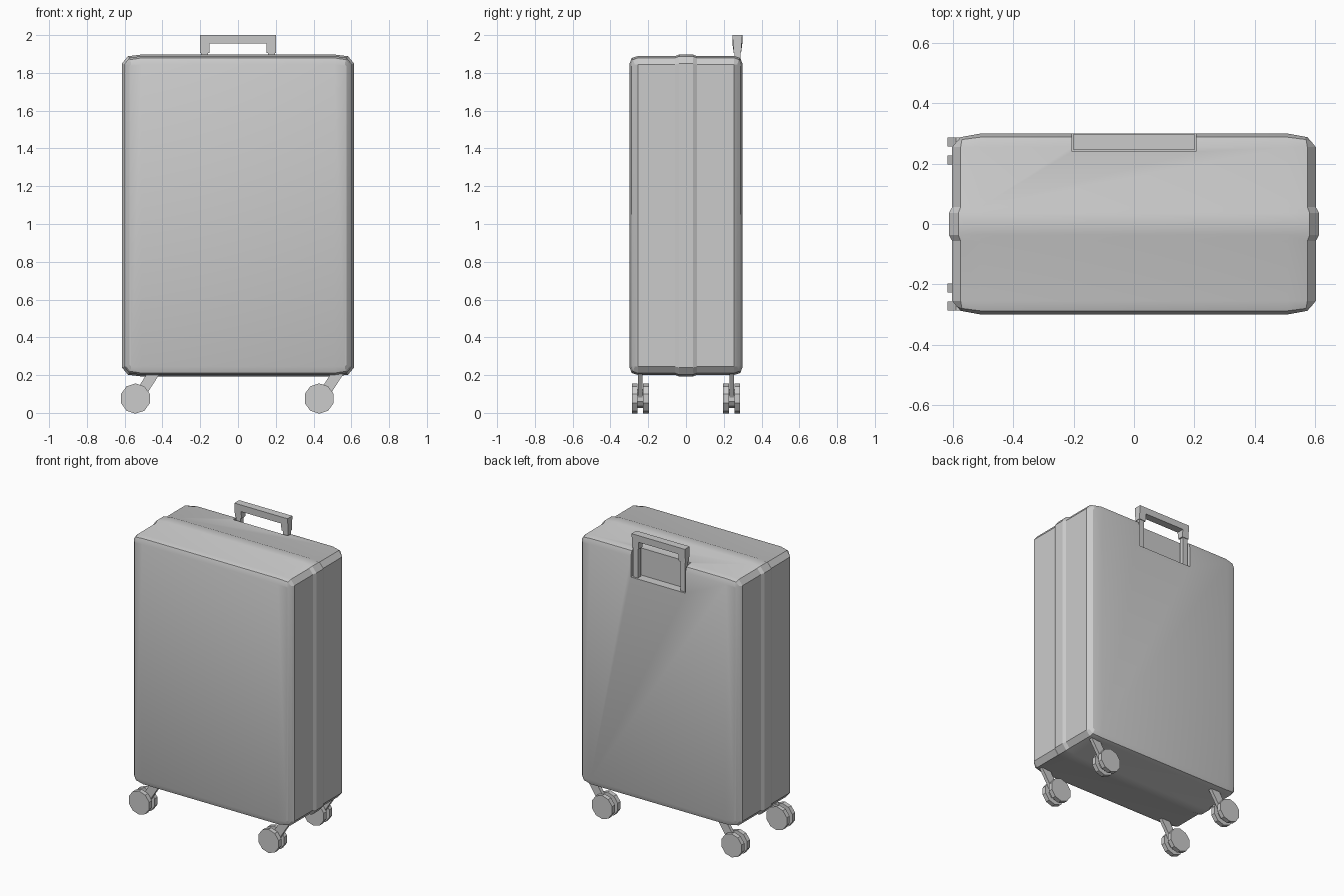
import bpy, bmesh, math
from mathutils import Matrix, Vector

if "Cube" in bpy.data.objects:
    bpy.data.objects.remove(bpy.data.objects["Cube"])

MID_Z = 1.045


def finish(name, bm, smooth=None):
    bmesh.ops.recalc_face_normals(bm, faces=bm.faces)
    me = bpy.data.meshes.new(name)
    bm.to_mesh(me)
    bm.free()
    ob = bpy.data.objects.new(name, me)
    bpy.context.collection.objects.link(ob)
    if smooth:
        select(ob)
        bpy.ops.object.shade_smooth_by_angle(angle=math.radians(smooth))
    return ob


def select(ob):
    bpy.ops.object.select_all(action='DESELECT')
    ob.select_set(True)
    bpy.context.view_layer.objects.active = ob


def add_box(bm, lo, hi):
    lo, hi = Vector(lo), Vector(hi)
    m = Matrix.Translation((lo + hi) / 2) @ Matrix.Diagonal((*(hi - lo), 1))
    return bmesh.ops.create_cube(bm, size=1, matrix=m)['verts']


def extrude_xz(bm, pts, y0, y1):
    f = bm.faces.new([bm.verts.new((x, y0, z)) for x, z in pts])
    r = bmesh.ops.extrude_face_region(bm, geom=[f])
    new = [v for v in r['geom'] if isinstance(v, bmesh.types.BMVert)]
    bmesh.ops.translate(bm, verts=new, vec=(0, y1 - y0, 0))
    return new


# Shell: corner points (x, depth, z above middle) of each ring, front half
half = [
    [(.575, .288, .79), (.565, .290, .80), (.51, .30, .80)],
    [(.590, .2715, .80), (.571, .280, .825), (.51, .288, .834)],
    [(.603, .255, .80), (.575, .255, .835), (.51, .255, .844)],
    [(.603, .057, .80), (.575, .057, .835), (.51, .057, .844)],
    [(.614, .036, .805), (.583, .036, .843), (.51, .036, .852)],
]
bm = bmesh.new()
rings = []
for sy, seq in ((-1, half), (1, half[::-1])):
    for c in seq:
        ring = []
        for sx, sz, order in ((1, 1, c), (-1, 1, c[::-1]), (-1, -1, c), (1, -1, c[::-1])):
            ring += [bm.verts.new((sx * x, sy * d, MID_Z + sz * z)) for x, d, z in order]
        rings.append(ring)
for a, b in zip(rings, rings[1:]):
    for i in range(12):
        j = (i + 1) % 12
        bm.faces.new((a[i], a[j], b[j], b[i]))
for r in (rings[0], rings[-1]):
    bm.faces.new((r[2], r[3], r[8], r[9]))
    bm.faces.new((r[0], r[1], r[2], r[9], r[10], r[11]))
    bm.faces.new((r[3], r[4], r[5], r[6], r[7], r[8]))
shell = finish("suitcase_shell", bm)

# Recess for the pull handle in the upper back edge
bm = bmesh.new()
add_box(bm, (-.205, .24, 1.705), (.205, .40, 2.1))
cutter = finish("handle_recess_cutter", bm)
cutter.hide_render = True
mod = shell.modifiers.new("recess", 'BOOLEAN')
mod.operation, mod.object, mod.solver = 'DIFFERENCE', cutter, 'EXACT'
select(shell)
bpy.ops.object.modifier_apply(modifier=mod.name)
bpy.data.objects.remove(cutter)
select(shell)
bpy.ops.object.shade_smooth_by_angle(angle=math.radians(25))

# Pull handle: grip frame, tapered towards the recess, on two slim legs
bm = bmesh.new()
grip = [(-.2, 1.905), (-.2, 2), (.2, 2), (.2, 1.905), (.15, 1.905),
        (.15, 1.955), (-.15, 1.955), (-.15, 1.905)]
extrude_xz(bm, grip, .246, .298)
for v in bm.verts:
    if v.co.z < 1.92:
        v.co.y = .272 + (v.co.y - .272) * .75
for s in (-1, 1):
    add_box(bm, (s * .178 - .018, .256, 1.705), (s * .178 + .018, .288, 1.91))
finish("pull_handle", bm)


# Caster: twin ten-sided wheels, axle and slanted strut
def caster(name, x, y):
    cz, r = .076, .08
    bm = bmesh.new()

    def disc(yc, depth, r1, r2):
        m = (Matrix.Translation((x, yc, cz)) @ Matrix.Rotation(math.pi / 2, 4, 'X'))
        bmesh.ops.create_cone(bm, cap_ends=True, segments=10, radius1=r1,
                              radius2=r2, depth=depth, matrix=m)

    for s in (-1, 1):
        disc(y + s * .030, .030, r, r)
    disc(y, .05, .05, .05)
    strut = [(x - .035, cz - .02), (x + .025, cz - .03), (x + .128, .206), (x + .06, .206)]
    extrude_xz(bm, strut, y - .012, y + .012)
    finish(name, bm)


for side, x in (("left", -.543), ("right", .43)):
    for end, y in (("front", -.242), ("back", .242)):
        caster(f"{end}_{side}_wheel", x, y)
